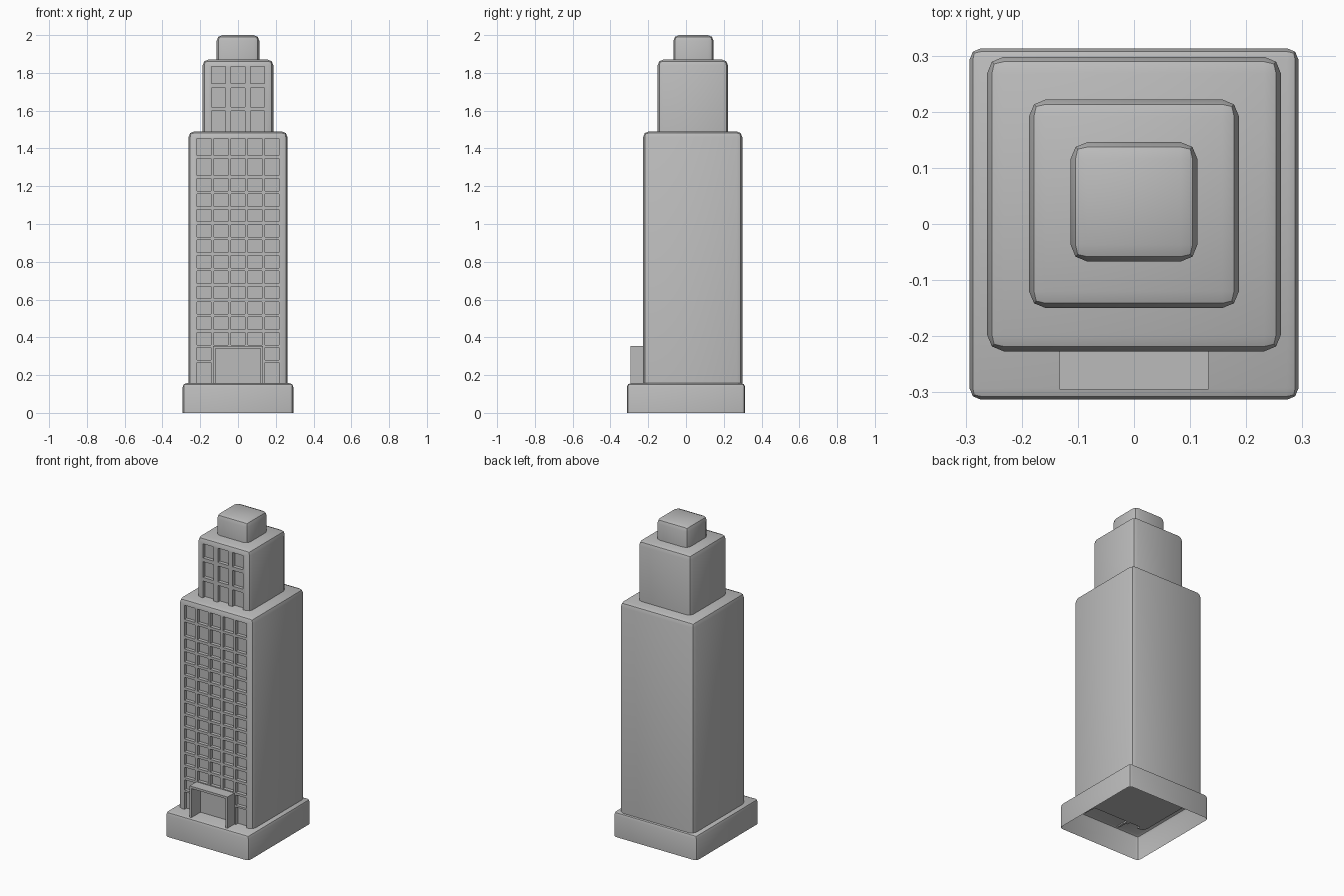
import bpy
import bmesh
import math

if "Cube" in bpy.data.objects:
    bpy.data.objects.remove(bpy.data.objects["Cube"], do_unlink=True)

stone = bpy.data.materials.new("light_stone")
stone.use_nodes = True
stone.diffuse_color = (0.5, 0.5, 0.5, 1)
stone.node_tree.nodes["Principled BSDF"].inputs["Base Color"].default_value = (0.5, 0.5, 0.5, 1)


def add_box(bm, x0, x1, y0, y1, z0, z1):
    verts = bmesh.ops.create_cube(bm, size=1)["verts"]
    for v in verts:
        v.co.x = x1 if v.co.x > 0 else x0
        v.co.y = y1 if v.co.y > 0 else y0
        v.co.z = z1 if v.co.z > 0 else z0


def finish(name, bm):
    mesh = bpy.data.meshes.new(name)
    bm.to_mesh(mesh)
    bm.free()
    mesh.materials.append(stone)
    obj = bpy.data.objects.new(name, mesh)
    bpy.context.collection.objects.link(obj)
    return obj


def activate(obj):
    bpy.ops.object.select_all(action="DESELECT")
    obj.select_set(True)
    bpy.context.view_layer.objects.active = obj


def smooth(obj):
    activate(obj)
    bpy.ops.object.shade_smooth_by_angle(angle=math.radians(35))


def rounded_block(name, half_x, y0, y1, z0, z1, radius, open_bottom=False):
    """Box with every edge rounded except around its underside."""
    bm = bmesh.new()
    add_box(bm, -half_x, half_x, y0, y1, z0, z1)
    edges = [e for e in bm.edges if any(v.co.z > z0 + 0.001 for v in e.verts)]
    bmesh.ops.bevel(bm, geom=edges, offset=radius, segments=2, profile=0.5,
                    affect="EDGES")
    if open_bottom:
        under = [f for f in bm.faces if f.normal.z < -0.9]
        bmesh.ops.delete(bm, geom=under, context="FACES")
    return finish(name, bm)


def carve(obj, boxes):
    bm = bmesh.new()
    for box in boxes:
        add_box(bm, *box)
    cutter = finish("cutter", bm)
    cutter.hide_render = True
    mod = obj.modifiers.new("recesses", "BOOLEAN")
    mod.operation = "DIFFERENCE"
    mod.solver = "EXACT"
    mod.object = cutter
    activate(obj)
    bpy.ops.object.modifier_apply(modifier=mod.name)
    bpy.data.objects.remove(cutter, do_unlink=True)


def windows(columns, rows, front, depth=0.022, half=0.037):
    return [(x - half, x + half, front - 0.1, front + depth, low, high)
            for x in columns for low, high in rows]


# Stepped blocks
plinth = rounded_block("plinth", 0.293, -0.313, 0.313, 0, 0.157, 0.02, True)
tower = rounded_block("main_tower", 0.262, -0.227, 0.298, 0.147, 1.49, 0.03)
upper = rounded_block("upper_tower", 0.187, -0.15, 0.222, 1.48, 1.87, 0.03)
crown = rounded_block("crown_block", 0.113, -0.067, 0.146, 1.86, 2, 0.03)

# Main windows: two tall rows, then an even run of shorter rows
columns = [i * 0.09 for i in range(-2, 3)]
rows = [(1.363, 1.452), (1.257, 1.346)]
rows += [(1.175 - i * 0.0815, 1.24 - i * 0.0815) for i in range(11)]
cuts = windows(columns, rows, -0.227)
# Outer columns continue beside the entrance, which has its own recess
cuts += windows([columns[0], columns[-1]], [(0.28, 0.345), (0.1, 0.268)], -0.227)
cuts.append((-0.12, 0.12, -0.33, -0.205, 0.1, 0.341))
carve(tower, cuts)

# Upper windows
carve(upper, windows([-0.104, 0, 0.104],
                     [(1.743, 1.833), (1.62, 1.72), (1.4, 1.597)], -0.15))

# Entrance surround: two jambs and a lintel as one arch profile
bm = bmesh.new()
outline = [(-0.133, 0.15), (-0.133, 0.355), (0.133, 0.355), (0.133, 0.15),
           (0.12, 0.15), (0.12, 0.341), (-0.12, 0.341), (-0.12, 0.15)]
face = bm.faces.new([bm.verts.new((x, -0.295, z)) for x, z in outline])
extruded = bmesh.ops.extrude_face_region(bm, geom=[face])["geom"]
bmesh.ops.translate(bm, vec=(0, 0.075, 0),
                    verts=[g for g in extruded if isinstance(g, bmesh.types.BMVert)])
bmesh.ops.recalc_face_normals(bm, faces=bm.faces)
finish("entrance_surround", bm)

for block in (plinth, tower, upper, crown):
    smooth(block)
